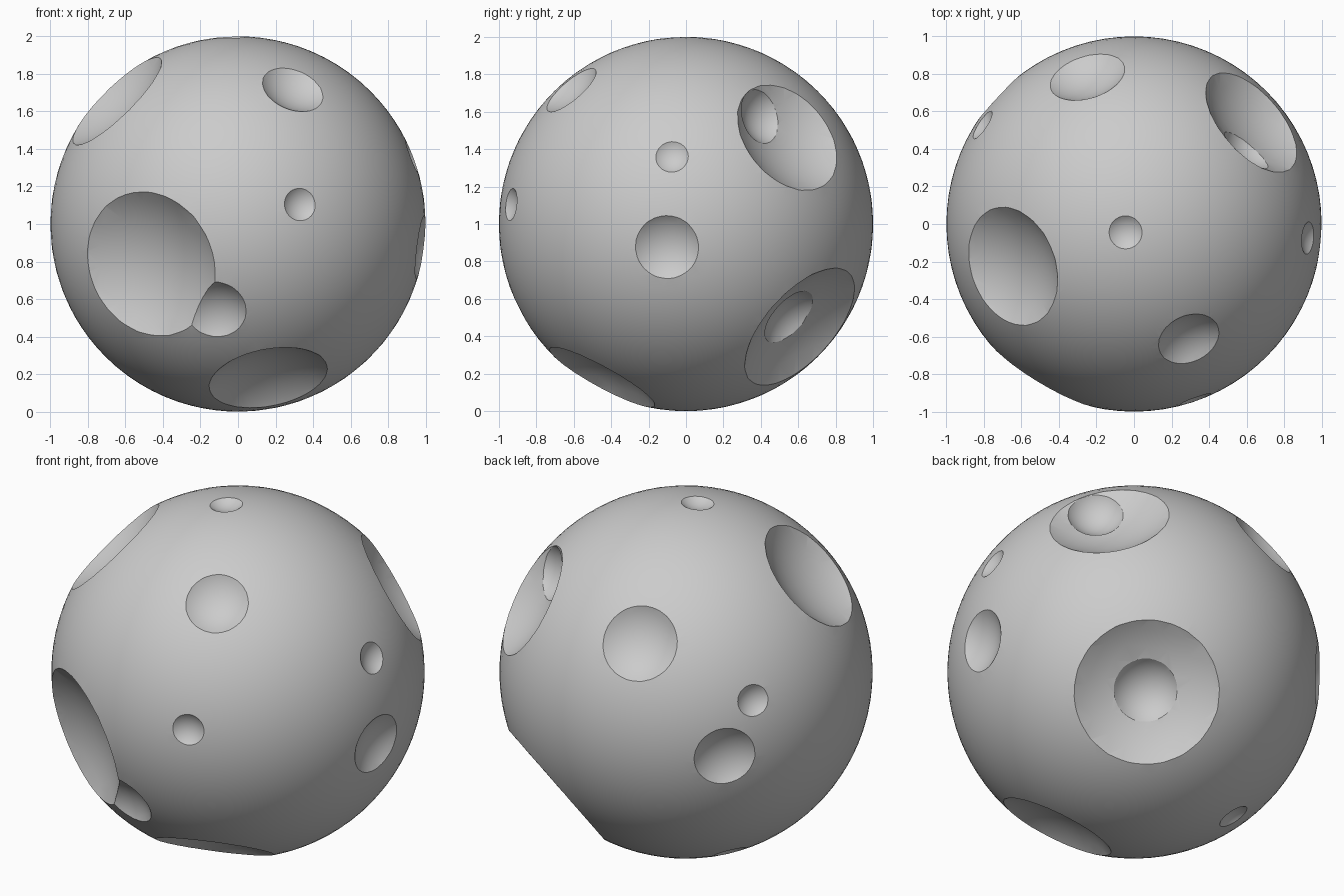
import bpy
from math import sqrt
from mathutils import Vector

if "Cube" in bpy.data.objects:
    bpy.data.objects.remove(bpy.data.objects["Cube"])

CENTRE = Vector((0, 0, 1))


def ball(name, loc, radius, detail):
    bpy.ops.mesh.primitive_ico_sphere_add(subdivisions=detail, radius=radius, location=loc)
    ob = bpy.context.object
    ob.name = name
    return ob


def carve(body, offset, radius):
    # cut a spherical bowl out of the body, then drop the cutter
    cutter = ball("crater_cutter", CENTRE + offset, radius, 4)
    cutter.hide_render = True
    cutter.rotation_euler = (0.3, 0.5, 0.2)
    mod = body.modifiers.new("crater", 'BOOLEAN')
    mod.operation = 'DIFFERENCE'
    mod.solver = 'EXACT'
    mod.object = cutter
    bpy.context.view_layer.objects.active = body
    bpy.ops.object.modifier_apply(modifier=mod.name)
    bpy.data.objects.remove(cutter, do_unlink=True)


def crater(body, direction, rim):
    # bowl centre floats 0.75 R above the surface; solve R for the rim radius
    k = 1 - sqrt(1 - rim * rim)
    r = (1.5 * k + sqrt(2.25 * k * k + 3.5 * k)) / 0.875
    carve(body, Vector(direction).normalized() * (1 + 0.75 * r), r)


# main cratered sphere
body = ball("cratered_ball", CENTRE, 1.0, 5)

# craters: direction from centre, rim radius
CRATERS = [
    # large
    ((-0.503, -0.833, -0.231), 0.397),
    ((0.457, 0.66, -0.596), 0.393),
    ((-0.681, -0.238, 0.692), 0.326),
    ((0.17, -0.472, -0.863), 0.322),
    ((0.66, 0.571, 0.487), 0.325),
    # medium
    ((-0.253, 0.799, 0.544), 0.207),
    ((0.296, -0.621, 0.726), 0.17),
    ((0.987, -0.103, -0.125), 0.171),
    ((-0.122, -0.88, -0.461), 0.166),
    ((-0.732, 0.68, -0.048), 0.168),
    # small
    ((0.331, -0.938, 0.104), 0.088),
    ((0.93, -0.075, 0.36), 0.088),
    ((-0.81, 0.53, 0.25), 0.088),
    ((-0.045, -0.045, 0.998), 0.089),
    ((-0.475, 0.265, -0.838), 0.088),
]
for direction, rim in CRATERS:
    crater(body, direction, rim)

# small craters inside two of the large bowls
carve(body, Vector((0.457, 0.66, -0.596)).normalized() * 0.982, 0.228)
carve(body, Vector((0.669, 0.479, 0.600)), 0.187)

# smooth shading with sharp rims
bpy.ops.object.select_all(action='DESELECT')
body.select_set(True)
bpy.context.view_layer.objects.active = body
bpy.ops.object.shade_smooth_by_angle(angle=0.45)
